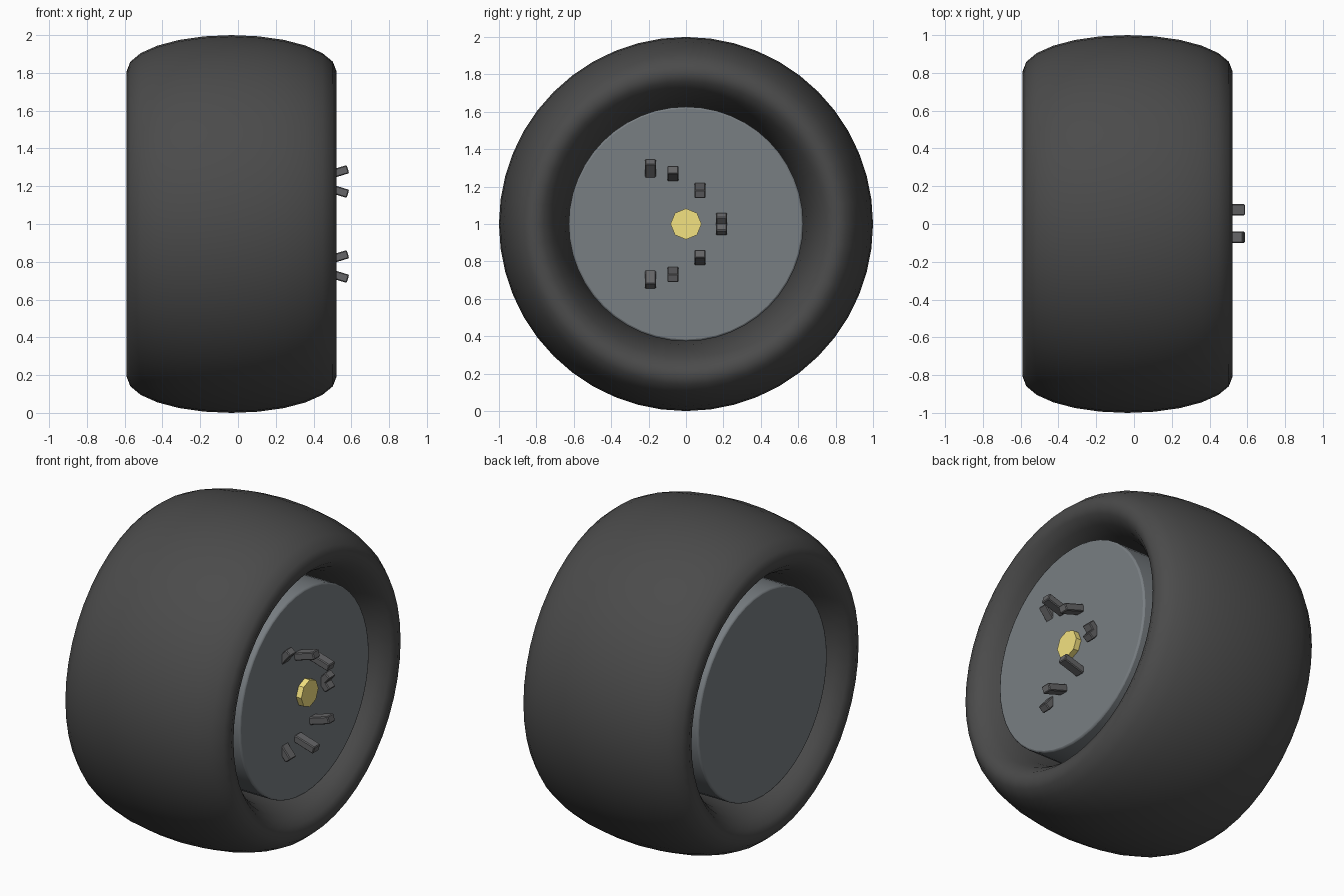
import bpy, math

if "Cube" in bpy.data.objects:
    bpy.data.objects.remove(bpy.data.objects["Cube"])

CX = -0.034  # middle of the tyre along the axle


def paint(name, rgb):
    mat = bpy.data.materials.new(name)
    mat.diffuse_color = (*rgb, 1)
    mat.use_nodes = True
    mat.node_tree.nodes["Principled BSDF"].inputs["Base Color"].default_value = mat.diffuse_color
    return mat


RUBBER = paint("rubber", (0.07, 0.07, 0.07))
STEEL = paint("steel", (0.19, 0.21, 0.225))
DARK = paint("dark_metal", (0.13, 0.13, 0.135))
GOLD = paint("gold", (0.9, 0.76, 0.22))


def finish(obj, name, mat, bevel=0.0, segments=1, smooth=0):
    obj.name = name
    obj.data.materials.append(mat)
    bpy.ops.object.transform_apply(location=False, rotation=True, scale=True)
    if bevel:
        mod = obj.modifiers.new("bevel", "BEVEL")
        mod.width = bevel
        mod.segments = segments
        mod.limit_method = 'ANGLE'
    if smooth:
        bpy.ops.object.shade_smooth_by_angle(angle=math.radians(smooth))


def disc(name, mat, radius, x0, x1, sides, bevel, smooth):
    bpy.ops.mesh.primitive_cylinder_add(
        vertices=sides, radius=radius, depth=x1 - x0,
        location=((x0 + x1) / 2, 0, 1), rotation=(0, math.pi / 2, 0))
    finish(bpy.context.object, name, mat, bevel, 2, smooth)


# Wide balloon tyre: a torus stretched along the axle
bpy.ops.mesh.primitive_torus_add(
    major_segments=48, minor_segments=24, major_radius=0.81, minor_radius=0.19,
    location=(CX, 0, 1), rotation=(0, math.pi / 2, 0))
tyre = bpy.context.object
tyre.scale = (1, 1, 0.555 / 0.19)
finish(tyre, "tyre", RUBBER, smooth=90)

# Solid rim drum, the same on both sides
disc("rim", STEEL, 0.627, CX - 0.487, CX + 0.487, 48, 0.01, 50)

# Gold octagonal hub cap
disc("hub_cap", GOLD, 0.083, 0.42, 0.488, 8, 0, 0)

# Tilted studs around the hub, mirrored above and below the axle
# (x, y, height from axle, tilt away from axle in degrees, length)
studs = [(0.445, -0.19, 0.275, 50, 0.15), (0.515, -0.07, 0.27, 17, 0.14),
         (0.515, 0.075, 0.18, -17, 0.14), (0.445, 0.19, 0.01, -50, 0.15)]
for i, (x, y, h, tilt, length) in enumerate(studs):
    for side, sgn in (("upper", 1), ("lower", -1)):
        bpy.ops.mesh.primitive_cube_add(
            size=1, location=(x, y, 1 + sgn * h),
            rotation=(0, -sgn * math.radians(tilt), 0))
        stud = bpy.context.object
        stud.scale = (length, 0.06, 0.045)
        finish(stud, f"stud_{side}_{i + 1}", DARK, 0.005)
